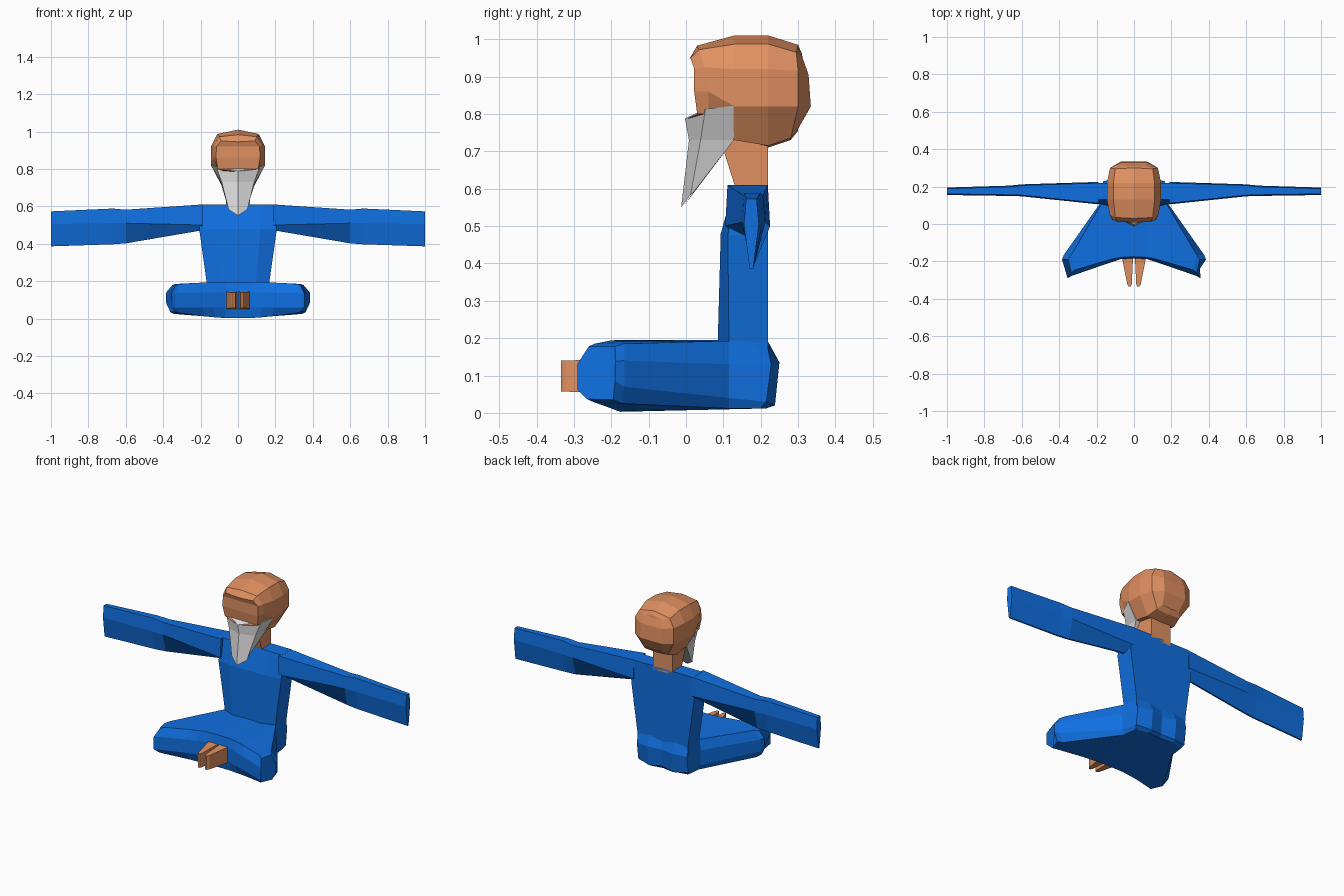
import bpy, bmesh


def material(name, rgb):
    m = bpy.data.materials.new(name)
    m.diffuse_color = (*rgb, 1)
    return m


BLUE = material("blue cloth", (0.005, 0.16, 0.75))
SKIN = material("tan skin", (0.75, 0.28, 0.12))
GREY = material("pale grey hair", (0.74, 0.74, 0.74))


def loft(name, rings, mat, symmetric=True, cap_start=True):
    """Skin rings of points. Symmetric rings are given as right halves running
    from centre to centre; other parts are closed rings mirrored across x."""
    bm = bmesh.new()
    loops = []
    for ring in rings:
        pts = list(ring)
        if symmetric:
            pts += [(-x, y, z) for x, y, z in reversed(ring[1:-1])]
        loops.append([bm.verts.new(p) for p in pts])
    n = len(loops[0])
    for a, b in zip(loops, loops[1:]):
        for i in range(n):
            j = (i + 1) % n
            bm.faces.new((a[i], a[j], b[j], b[i]))
    for loop in ([loops[0]] if cap_start else []) + [loops[-1]]:
        if symmetric:
            # cap in left-right strips
            for i in range(n // 2):
                quad = [loop[i], loop[i + 1], loop[(n - i - 1) % n], loop[(n - i) % n]]
                bm.faces.new(list(dict.fromkeys(quad)))
        else:
            bm.faces.new(loop)
    bmesh.ops.recalc_face_normals(bm, faces=bm.faces)
    me = bpy.data.meshes.new(name)
    bm.to_mesh(me)
    bm.free()
    me.materials.append(mat)
    ob = bpy.data.objects.new(name, me)
    bpy.context.collection.objects.link(ob)
    if not symmetric:
        ob.modifiers.new("mirror", 'MIRROR').merge_threshold = 0.0005
    return ob


# Torso, widening to the shoulders
loft("torso", [
    [(0, .085, .12), (.09, .085, .12), (.165, .115, .12), (.165, .22, .12), (0, .22, .12)],
    [(0, .085, .19), (.095, .085, .19), (.167, .115, .19), (.167, .22, .19), (0, .22, .19)],
    [(0, .093, .48), (.12, .093, .48), (.207, .112, .475), (.207, .22, .475), (0, .22, .48)],
    [(0, .13, .61), (.12, .13, .61), (.2, .13, .61), (.2, .22, .61), (0, .22, .61)],
], BLUE)


# Outstretched sleeves with a wedge-shaped section
def sleeve(x, y0, y1, top, mid, low):
    m = (y0 + y1) / 2
    return [(x, y0 + .006, top), (x, y1 - .006, top), (x, y1, mid),
            (x, m + .005, low), (x, m - .005, low), (x, y0, mid)]


loft("sleeves", [
    sleeve(.19, .105, .225, .61, .50, .472),
    sleeve(.60, .148, .212, .582, .51, .402),
    sleeve(.67, .150, .205, .588, .51, .397),
    sleeve(1.0, .155, .195, .573, .505, .386),
], BLUE, symmetric=False)

# Crossed legs: hips at the back, sweeping out to bevelled knees
loft("crossed_legs", [
    [(0, -.175, .195), (0, -.185, .14), (0, -.185, .06), (0, -.175, .003),
     (0, .21, .012), (0, .222, .03), (0, .23, .13), (0, .215, .195)],
    [(.07, -.178, .195), (.07, -.188, .14), (.07, -.188, .06), (.07, -.175, .003),
     (.08, .215, .012), (.08, .238, .02), (.08, .25, .135), (.08, .22, .19)],
    [(.12, -.188, .195), (.13, -.208, .14), (.13, -.208, .06), (.12, -.185, .006),
     (.155, .20, .012), (.165, .215, .03), (.165, .228, .13), (.165, .215, .19)],
    [(.18, -.205, .193), (.19, -.228, .14), (.19, -.228, .06), (.18, -.20, .012),
     (.165, .115, .012), (.175, .115, .04), (.178, .115, .13), (.17, .115, .193)],
    [(.315, -.245, .185), (.335, -.278, .135), (.335, -.278, .06), (.315, -.25, .03),
     (.345, -.17, .025), (.375, -.165, .07), (.375, -.165, .14), (.335, -.165, .185)],
    [(.335, -.26, .178), (.355, -.29, .132), (.355, -.29, .062), (.335, -.265, .037),
     (.362, -.195, .035), (.385, -.19, .085), (.385, -.19, .138), (.352, -.19, .178)],
], BLUE, symmetric=False, cap_start=False)


# Bare feet poking out in front
def foot(y, x0, x1, z0, z1):
    return [(x0, y, z0), (x1, y, z0), (x1, y, z1), (x0, y, z1)]


loft("feet", [
    foot(-.15, .006, .068, .05, .146),
    foot(-.20, .006, .060, .052, .144),
    foot(-.322, .012, .036, .057, .14),
    foot(-.335, .017, .028, .057, .14),
], SKIN, symmetric=False)

# Neck
loft("neck", [
    [(0, .13, .59), (.065, .13, .59), (.065, .22, .59), (0, .22, .59)],
    [(0, .13, .61), (.065, .13, .61), (.065, .22, .61), (0, .22, .61)],
    [(0, .09, .735), (.065, .09, .735), (.065, .22, .735), (0, .22, .735)],
], SKIN)

# Faceted head, skinned from face to back
loft("head", [
    [(0, 0, .785), (.108, .03, .80), (.118, .022, .86), (.115, .022, .92),
     (.09, .012, .95), (0, .008, .945)],
    [(0, .05, .76), (.11, .06, .80), (.13, .06, .86), (.13, .05, .925),
     (.10, .035, .972), (0, .03, .983)],
    [(0, .13, .73), (.09, .13, .73), (.145, .13, .82), (.145, .13, .92),
     (.11, .13, .987), (0, .13, 1.01)],
    [(0, .22, .71), (.09, .22, .715), (.145, .22, .82), (.145, .22, .92),
     (.11, .22, .987), (0, .22, 1.01)],
    [(0, .28, .73), (.075, .28, .735), (.128, .30, .82), (.128, .30, .915),
     (.10, .295, .965), (0, .30, .985)],
    [(0, .30, .755), (.055, .30, .76), (.07, .334, .82), (.07, .328, .905),
     (.06, .312, .95), (0, .31, .962)],
], SKIN)

# Long pointed beard wrapping the jaw
loft("beard", [
    [(0, -.003, .788), (.117, .052, .813), (.147, .127, .822), (0, .127, .82)],
    [(0, .008, .73), (.087, .039, .73), (.094, .128, .73), (0, .128, .73)],
    [(0, -.013, .55), (.05, .012, .583), (.046, .018, .588), (0, -.005, .555)],
], GREY)
